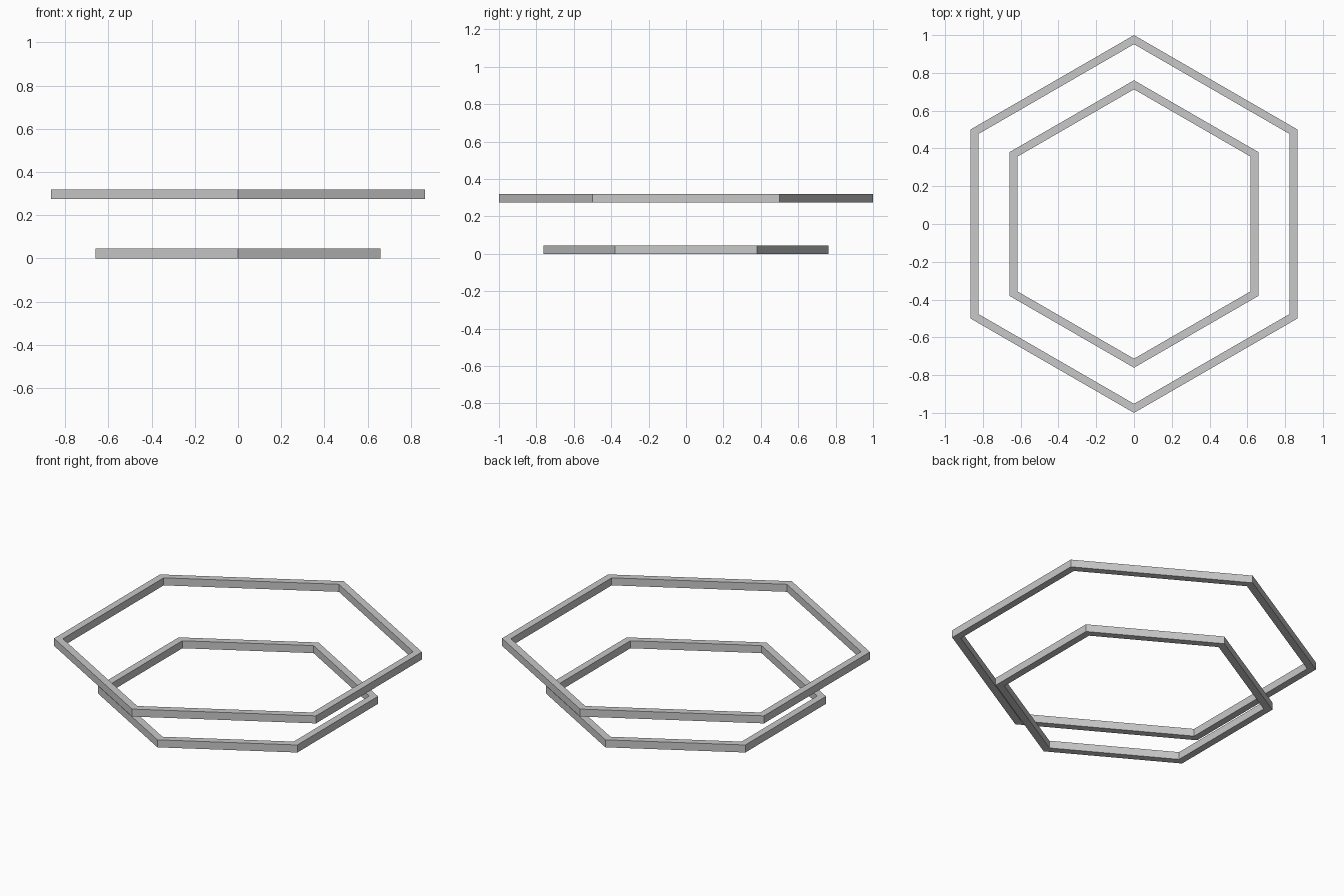
import bpy, bmesh, math

if "Cube" in bpy.data.objects:
    bpy.data.objects.remove(bpy.data.objects["Cube"])

# Single plain grey
grey = bpy.data.materials.new("light_grey")
grey.diffuse_color = (0.58, 0.58, 0.58, 1.0)
grey.use_nodes = True
grey.node_tree.nodes["Principled BSDF"].inputs["Base Color"].default_value = grey.diffuse_color


def hex_ring(name, outer, inner, z0, z1, sides=6):
    """Flat-sided ring with a rectangular section, one corner on +y."""
    bm = bmesh.new()
    section = [(outer, z0), (outer, z1), (inner, z1), (inner, z0)]
    loops = []
    for i in range(sides):
        a = math.pi / 2 + 2 * math.pi * i / sides
        loops.append([bm.verts.new((r * math.cos(a), r * math.sin(a), z))
                      for r, z in section])
    for i in range(sides):
        p, q = loops[i], loops[(i + 1) % sides]
        for k in range(4):
            m = (k + 1) % 4
            bm.faces.new((p[k], q[k], q[m], p[m]))
    bmesh.ops.recalc_face_normals(bm, faces=bm.faces)
    mesh = bpy.data.meshes.new(name)
    bm.to_mesh(mesh)
    bm.free()
    mesh.materials.append(grey)
    obj = bpy.data.objects.new(name, mesh)
    bpy.context.collection.objects.link(obj)
    return obj


# Small ring on the ground, larger ring floating above it
hex_ring("lower_ring", 0.761, 0.713, 0.0, 0.045)
hex_ring("upper_ring", 1.0, 0.952, 0.275, 0.32)
